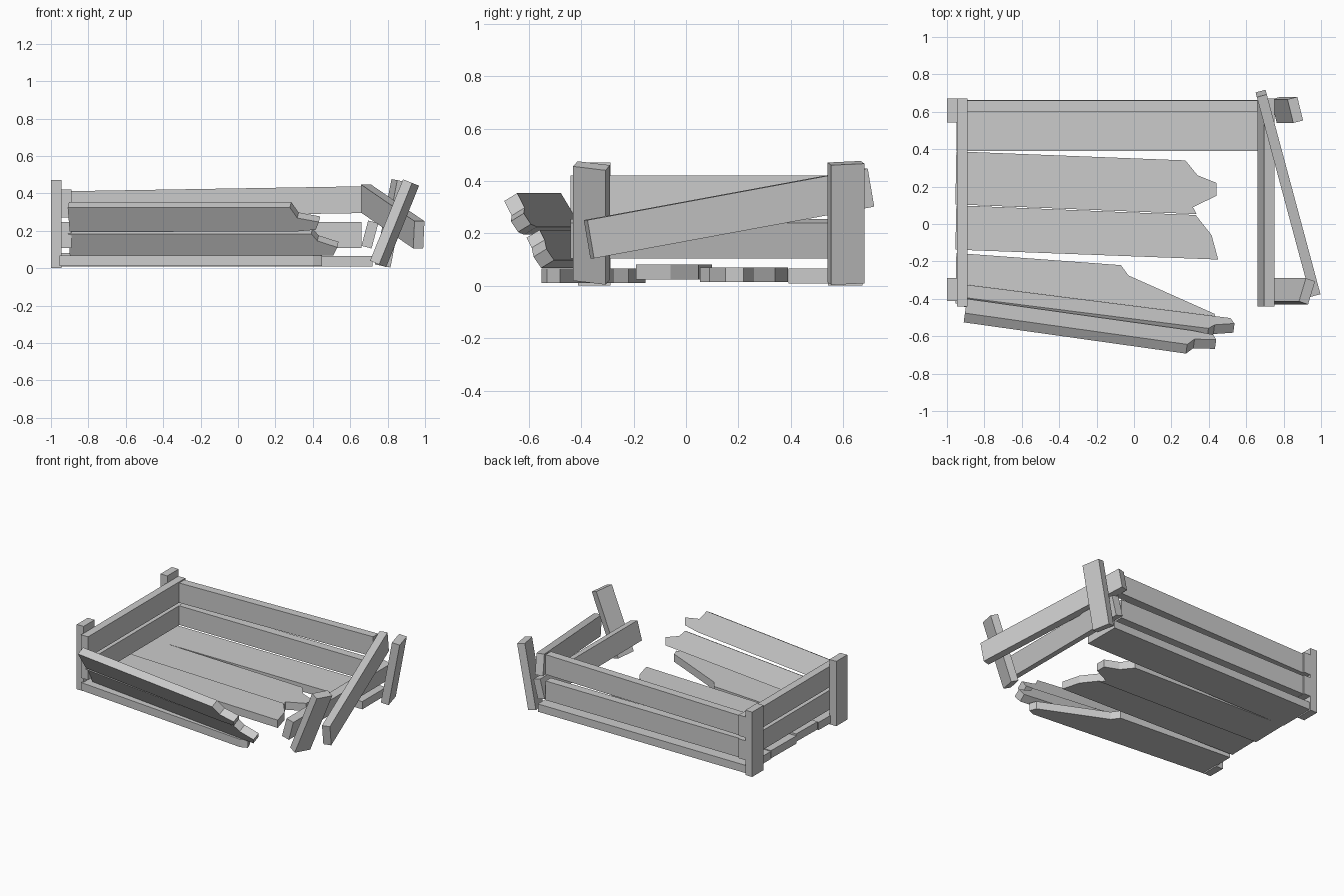
import bpy, bmesh
from math import radians
from mathutils import Matrix, Vector

if "Cube" in bpy.data.objects:
    bpy.data.objects.remove(bpy.data.objects["Cube"])


def finish(name, bm, matrix):
    bmesh.ops.transform(bm, matrix=matrix, verts=bm.verts)
    bmesh.ops.recalc_face_normals(bm, faces=bm.faces)
    mesh = bpy.data.meshes.new(name)
    bm.to_mesh(mesh)
    bm.free()
    bpy.context.collection.objects.link(bpy.data.objects.new(name, mesh))


def box(name, center, size, lean=0, yaw=0):
    """Box leaned about y, then turned about its own long axis."""
    bm = bmesh.new()
    bmesh.ops.create_cube(bm, size=1)
    m = (Matrix.Translation(center) @ Matrix.Rotation(radians(lean), 4, 'Y')
         @ Matrix.Rotation(radians(yaw), 4, 'Z') @ Matrix.Diagonal((*size, 1)))
    finish(name, bm, m)


def plank(name, outline, thick, matrix):
    """Splintered plank: flat outline extruded along local z."""
    bm = bmesh.new()
    face = bm.faces.new([bm.verts.new((u, v, 0)) for u, v in outline])
    ext = bmesh.ops.extrude_face_region(bm, geom=[face])
    verts = [e for e in ext["geom"] if isinstance(e, bmesh.types.BMVert)]
    bmesh.ops.translate(bm, verts=verts, vec=(0, 0, thick))
    finish(name, bm, matrix)


# Intact left end: posts and two end boards
box("left_back_post", (-0.972, 0.607, 0.236), (0.055, 0.13, 0.468))
box("left_front_post", (-0.972, -0.35, 0.236), (0.055, 0.125, 0.468))
box("left_upper_board", (-0.918, 0.115, 0.345), (0.056, 1.11, 0.15))
box("left_lower_board", (-0.918, 0.115, 0.178), (0.056, 1.11, 0.14))

# Back side boards, the upper one slightly tilted
box("back_lower_board", (-0.117, 0.63, 0.178), (1.555, 0.06, 0.138))
box("back_upper_board", (-0.117, 0.63, 0.353), (1.555, 0.06, 0.143), lean=-0.95)

# Floor: one whole board and three splintered boards
box("floor_back_board", (-0.115, 0.526, 0.038), (1.67, 0.272, 0.056))
floor = [
    (0.014, [(-0.955, 0.105), (0.335, 0.053), (0.315, 0.09), (0.44, 0.15),
             (0.44, 0.22), (0.34, 0.26), (0.275, 0.34), (-0.95, 0.388)]),
    (0.025, [(-0.955, -0.137), (0.45, -0.19), (0.415, -0.06), (0.33, 0.048),
             (-0.95, 0.1)]),
    (0.011, [(-0.955, -0.425), (0.40, -0.55), (0.45, -0.53), (0.43, -0.48),
             (-0.03, -0.275), (-0.07, -0.22), (-0.95, -0.155)]),
]
for i, (z, outline) in enumerate(floor):
    plank(f"floor_broken_board_{i + 1}", outline, 0.056,
          Matrix.Translation((0, 0, z)))

# Front boards fallen outward, with snapped right ends
front = [
    ("front_lower_board", (-0.893, -0.325, 0.098), -7.2,
     [(0, 0), (1.42, 0), (1.445, 0.05), (1.34, 0.09), (1.31, 0.135), (0, 0.135)]),
    ("front_upper_board", (-0.893, -0.40, 0.225), -8.0,
     [(0, 0), (1.21, 0), (1.33, 0.012), (1.35, 0.06), (1.235, 0.085),
      (1.20, 0.15), (0, 0.15)]),
]
for name, loc, yaw, outline in front:
    plank(name, outline, 0.058, Matrix.Translation(loc)
          @ Matrix.Rotation(radians(yaw), 4, 'Z')
          @ Matrix.Rotation(radians(121), 4, 'X'))

# Collapsed right end: leaning posts and lower board
box("right_front_post", (0.837, -0.36, 0.24), (0.055, 0.13, 0.47), 22, -18)
box("right_back_post", (0.818, 0.61, 0.24), (0.055, 0.13, 0.465), 11, 14)
box("right_lower_board", (0.705, 0.115, 0.18), (0.056, 1.11, 0.14), 15)

# Right upper board hanging diagonally outside
a, b = Vector((0.967, -0.37, 0.178)), Vector((0.68, 0.698, 0.375))
u = (b - a).normalized()
w = u.cross(Vector((0, 0, 1))).normalized()
v = w.cross(u)
rot = Matrix((w, u, v)).transposed().to_4x4()
bm = bmesh.new()
bmesh.ops.create_cube(bm, size=1)
finish("right_hanging_board", bm, Matrix.Translation((a + b) / 2) @ rot
       @ Matrix.Diagonal((0.055, (b - a).length, 0.148, 1)))
